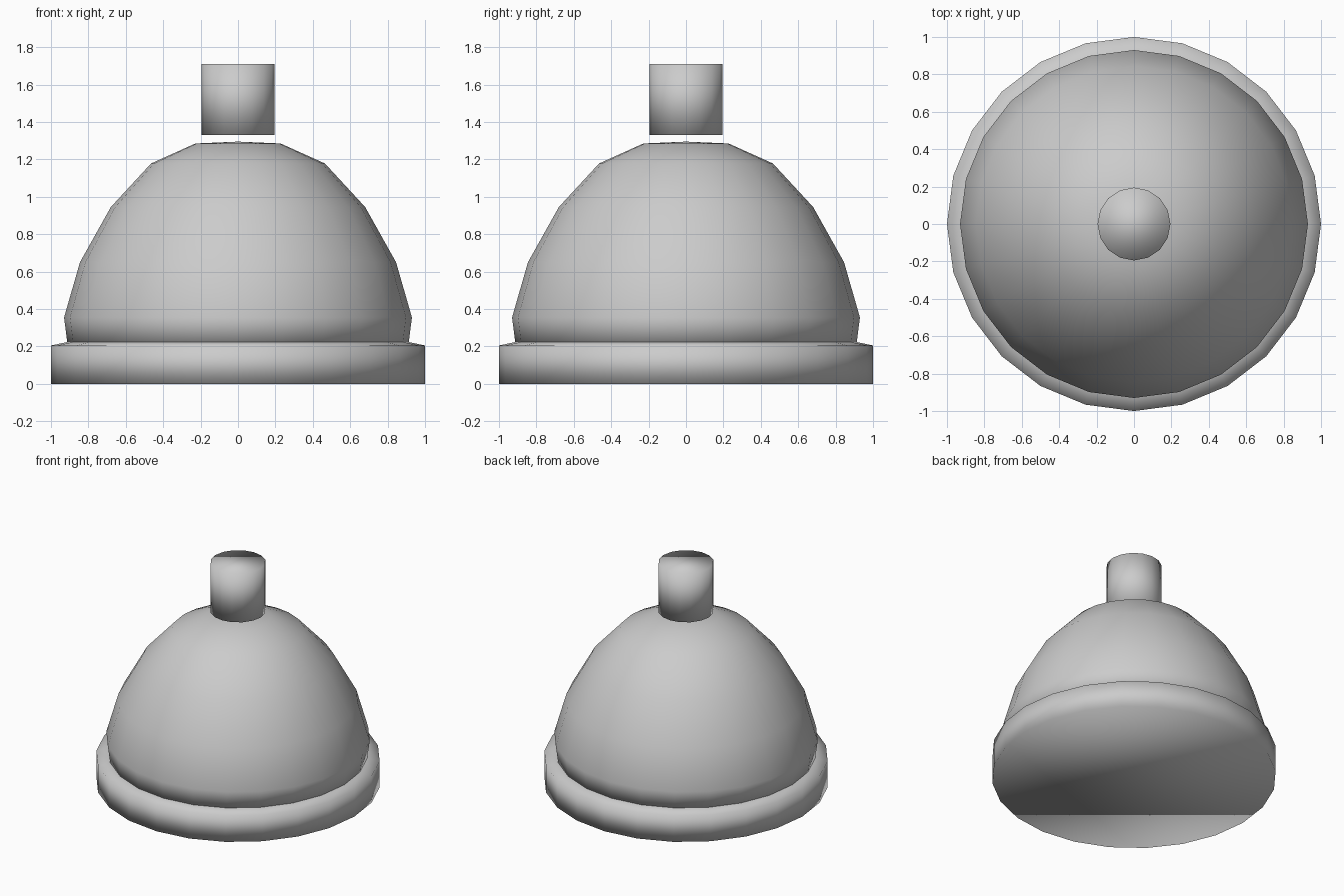
import bpy
import bmesh
from math import cos, sin, pi

cube = bpy.data.objects.get("Cube")
if cube:
    bpy.data.objects.remove(cube, do_unlink=True)

grey = bpy.data.materials.new("plain grey")
grey.use_nodes = True
colour = (0.6, 0.6, 0.6, 1)
grey.diffuse_color = colour
grey.node_tree.nodes["Principled BSDF"].inputs["Base Color"].default_value = colour


def lathe(name, profile, sides):
    """Turn (radius, height) points round z; a zero radius makes a pole, open ends get a flat cap."""
    bm = bmesh.new()
    rings = []
    for r, z in profile:
        count = sides if r > 0 else 1
        rings.append([bm.verts.new((r * cos(2 * pi * i / sides), r * sin(2 * pi * i / sides), z))
                      for i in range(count)])
    for low, high in zip(rings, rings[1:]):
        for i in range(sides):
            j = (i + 1) % sides
            if len(high) == 1:
                bm.faces.new((low[i], low[j], high[0]))
            else:
                bm.faces.new((low[i], low[j], high[j], high[i]))
    for ring in (rings[0], rings[-1]):
        if len(ring) > 1:
            bm.faces.new(ring)
    bmesh.ops.recalc_face_normals(bm, faces=bm.faces)
    for face in bm.faces:
        face.smooth = True
    mesh = bpy.data.meshes.new(name)
    bm.to_mesh(mesh)
    bm.free()
    mesh.materials.append(grey)
    obj = bpy.data.objects.new(name, mesh)
    bpy.context.collection.objects.link(obj)
    return obj


# Round foot with a gently sloping top
lathe("base_plate", [(1, 0), (1, 0.205), (0.9, 0.226)], 24)

# Bell-shaped dome
lathe("dome", [(0.91, 0.2), (0.93, 0.355), (0.845, 0.65), (0.68, 0.945),
               (0.465, 1.178), (0.228, 1.285), (0, 1.295)], 24)

# Push button floating just above the dome
lathe("button", [(0.195, 1.33), (0.195, 1.71)], 16)
